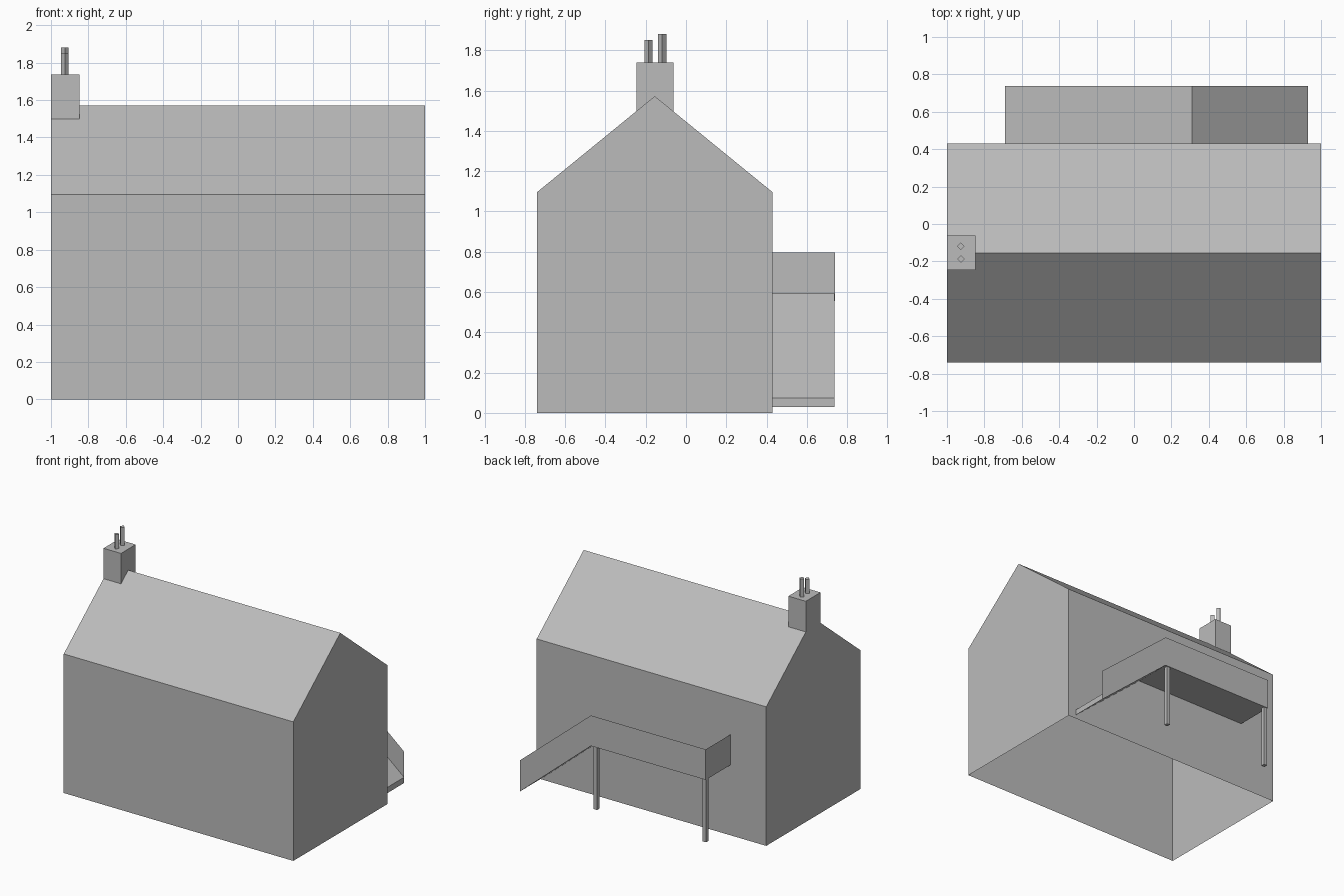
import bpy, bmesh
from mathutils import Matrix

if "Cube" in bpy.data.objects:
    bpy.data.objects.remove(bpy.data.objects["Cube"], do_unlink=True)

GREY = (0.5, 0.5, 0.5, 1.0)
grey = bpy.data.materials.new("plain_grey")
grey.use_nodes = True
grey.diffuse_color = GREY
grey.node_tree.nodes["Principled BSDF"].inputs["Base Color"].default_value = GREY


def finish(name, bm):
    mesh = bpy.data.meshes.new(name)
    bm.to_mesh(mesh)
    bm.free()
    mesh.materials.append(grey)
    obj = bpy.data.objects.new(name, mesh)
    bpy.context.collection.objects.link(obj)
    return obj


def prism(name, start, end, skip=()):
    """Join two matching end outlines; skip lists side edges left open."""
    bm = bmesh.new()
    a = [bm.verts.new(p) for p in start]
    b = [bm.verts.new(p) for p in end]
    bm.faces.new(a)
    bm.faces.new(b[::-1])
    n = len(a)
    for i in range(n):
        if i not in skip:
            j = (i + 1) % n
            bm.faces.new((a[j], a[i], b[i], b[j]))
    bmesh.ops.recalc_face_normals(bm, faces=bm.faces)
    return finish(name, bm)


def box(name, low, high):
    (x0, y0, z0), (x1, y1, z1) = low, high
    ring = [(x0, y0), (x1, y0), (x1, y1), (x0, y1)]
    return prism(name, [(x, y, z0) for x, y in ring], [(x, y, z1) for x, y in ring])


# House shell: gable profile run along x, open underneath
BACK, FRONT = 0.43, -0.74
gable = [(FRONT, 0), (FRONT, 1.095), (-0.155, 1.572), (BACK, 1.095), (BACK, 0)]
prism("house_shell", [(-1, y, z) for y, z in gable],
      [(1, y, z) for y, z in gable], skip=(4,))

# Chimney stack flush with the gable end
box("chimney_stack", (-1, -0.245, 1.497), (-0.848, -0.062, 1.738))

# Square chimney pots turned on their corners
for name, y, top in (("front_pot", -0.187, 1.85), ("back_pot", -0.118, 1.88)):
    bm = bmesh.new()
    height = top - 1.738
    bmesh.ops.create_cone(bm, cap_ends=True, segments=4, radius1=0.02, radius2=0.02,
                          depth=height,
                          matrix=Matrix.Translation((-0.926, y, 1.738 + height / 2)))
    finish("chimney_" + name, bm)

# Landing and ramp slab against the back wall
EDGE, LEFT, BEND, FOOT = 0.74, -0.69, 0.31, 0.93
deck = [(LEFT, 0.555), (BEND, 0.555), (FOOT, 0.03),
        (FOOT, 0.075), (BEND, 0.593), (LEFT, 0.593)]
prism("landing_and_ramp", [(x, BACK, z) for x, z in deck],
      [(x, EDGE - 0.002, z) for x, z in deck])

# Thin parapet following the end and outer edge of the deck
path = [(LEFT, BACK, 0.555), (LEFT, EDGE, 0.555), (BEND, EDGE, 0.555), (FOOT, EDGE, 0.035)]
bm = bmesh.new()
low = [bm.verts.new(p) for p in path]
high = [bm.verts.new((x, y, z + 0.24)) for x, y, z in path]
for i in range(len(path) - 1):
    bm.faces.new((low[i], high[i], high[i + 1], low[i + 1]))
finish("parapet", bm)

# Square posts under the landing
for name, x in (("right_post", -0.673), ("left_post", 0.277)):
    box(name, (x - 0.015, 0.702, 0.06), (x + 0.015, 0.732, 0.56))
